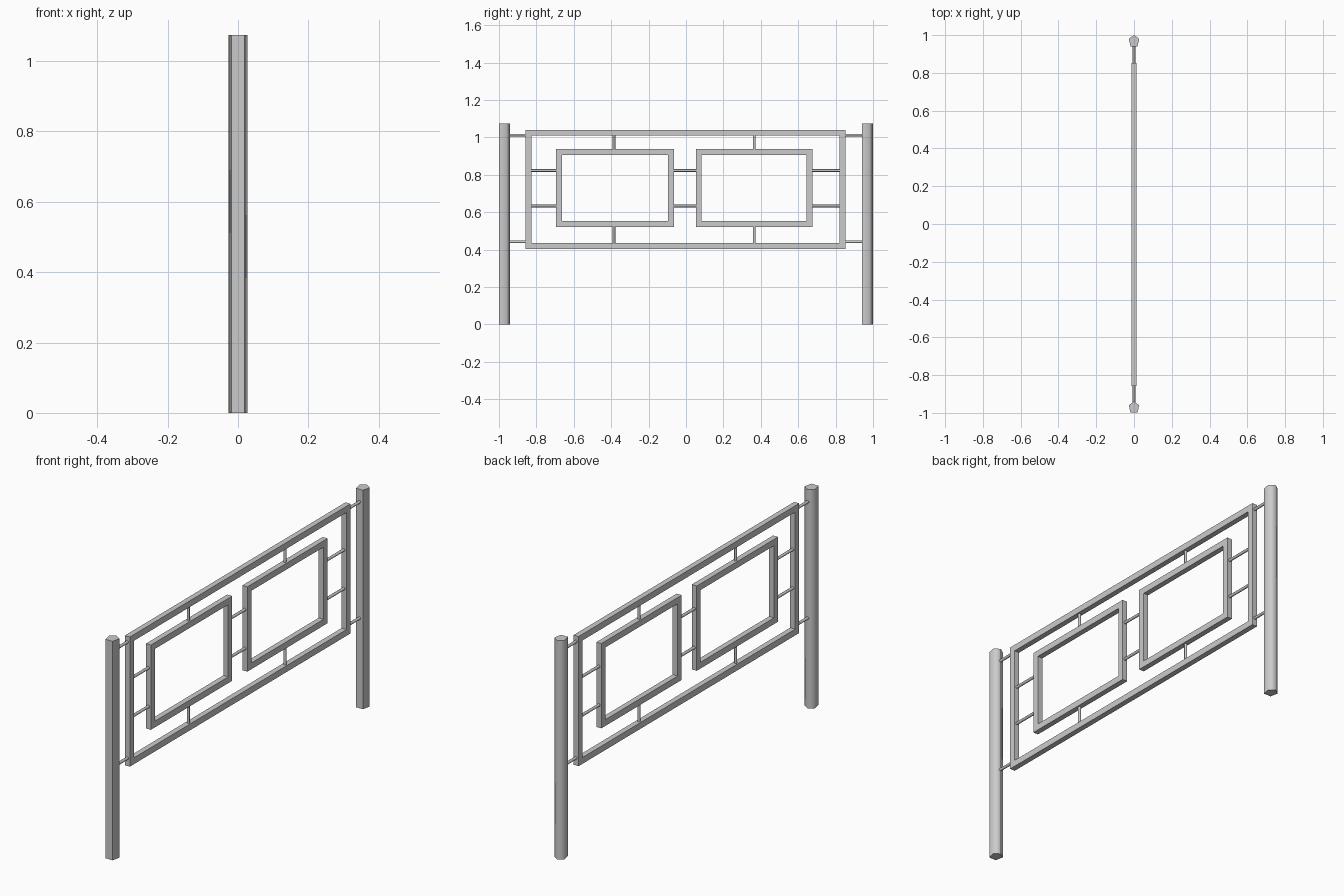
import bpy, bmesh
from mathutils import Vector

if "Cube" in bpy.data.objects:
    bpy.data.objects.remove(bpy.data.objects["Cube"])


def make_object(name, bm):
    bmesh.ops.recalc_face_normals(bm, faces=bm.faces[:])
    mesh = bpy.data.meshes.new(name)
    bm.to_mesh(mesh)
    bm.free()
    obj = bpy.data.objects.new(name, mesh)
    bpy.context.collection.objects.link(obj)
    return obj


def frame(name, y0, y1, z0, z1, bar=0.031, depth=0.027):
    """Rectangular frame of square bar with mitred corners."""
    bm = bmesh.new()
    rings = []
    for x, inset in ((-depth / 2, 0), (depth / 2, 0), (depth / 2, bar), (-depth / 2, bar)):
        a, b, c, d = y0 + inset, y1 - inset, z0 + inset, z1 - inset
        rings.append([bm.verts.new((x, y, z)) for y, z in ((a, c), (b, c), (b, d), (a, d))])
    for i in range(4):
        r, s = rings[i], rings[(i + 1) % 4]
        for j in range(4):
            k = (j + 1) % 4
            bm.faces.new((r[j], r[k], s[k], s[j]))
    return make_object(name, bm)


def rod(name, start, end, radius=0.007):
    """Thin round rod between two points."""
    a, b = Vector(start), Vector(end)
    bpy.ops.mesh.primitive_cylinder_add(vertices=8, radius=radius, depth=(b - a).length,
                                        location=(a + b) / 2)
    obj = bpy.context.object
    obj.name = name
    obj.rotation_euler = (b - a).to_track_quat('Z', 'Y').to_euler()
    bpy.ops.object.shade_smooth_by_angle(angle=1.0)


def post(name, y):
    """Five-sided upright, smooth around its sides."""
    bm = bmesh.new()
    profile = ((0, 0.03), (-0.0275, 0.011), (-0.019, -0.029), (0.019, -0.029), (0.0275, 0.011))
    base = bm.faces.new([bm.verts.new((px, y + py, 0)) for px, py in profile])
    top = bmesh.ops.extrude_face_region(bm, geom=[base], use_keep_orig=True)
    bmesh.ops.translate(bm, vec=(0, 0, 1.074),
                        verts=[v for v in top['geom'] if isinstance(v, bmesh.types.BMVert)])
    obj = make_object(name, bm)
    bpy.context.view_layer.objects.active = obj
    obj.select_set(True)
    bpy.ops.object.shade_smooth_by_angle(angle=1.3)
    obj.select_set(False)


# Posts
post("left_post", -0.97)
post("right_post", 0.97)

# Outer frame and two inner panels
frame("outer_frame", -0.858, 0.852, 0.404, 1.04)
frame("left_panel", -0.694, -0.064, 0.522, 0.938)
frame("right_panel", 0.053, 0.675, 0.522, 0.938)

# Rods joining the outer frame to the posts
for z in (0.442, 1.012):
    rod("left_post_rod", (0, -0.96, z), (0, -0.845, z))
    rod("right_post_rod", (0, 0.84, z), (0, 0.96, z))

# Horizontal rods holding the panels
for z in (0.633, 0.823):
    for name, y0, y1 in (("left_side_rod", -0.835, -0.685), ("middle_rod", -0.075, 0.063),
                         ("right_side_rod", 0.665, 0.83)):
        rod(name, (0, y0, z), (0, y1, z))

# Vertical rods above and below each panel
for y in (-0.385, 0.365):
    rod("lower_rod", (0, y, 0.425), (0, y, 0.53))
    rod("upper_rod", (0, y, 0.93), (0, y, 1.018))
